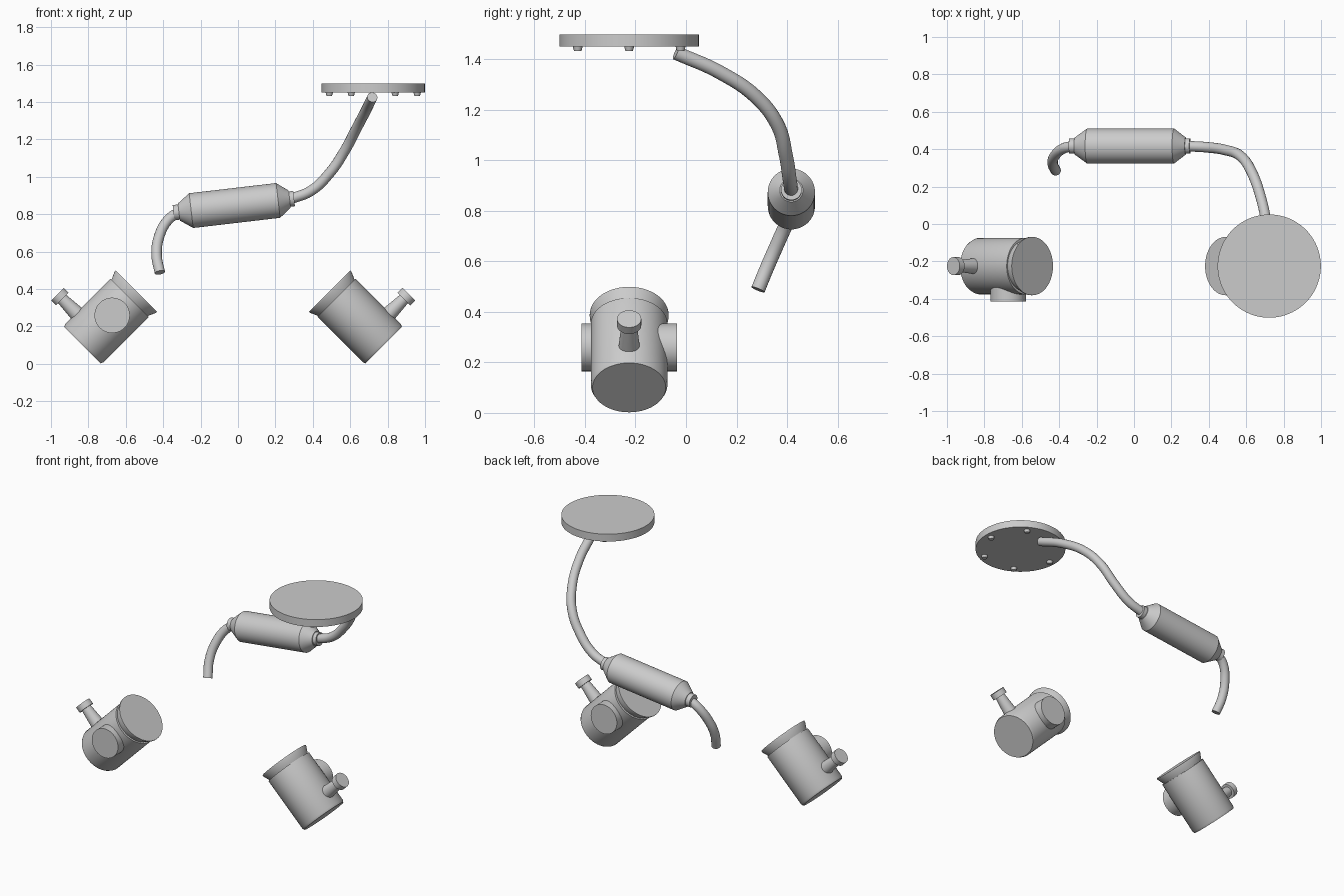
import bpy, bmesh, math
from mathutils import Vector, Matrix

cube = bpy.data.objects.get("Cube")
if cube:
    bpy.data.objects.remove(cube, do_unlink=True)

GREY = (0.6, 0.6, 0.6, 1)
metal = bpy.data.materials.new("light grey")
metal.use_nodes = True
metal.diffuse_color = GREY
metal.node_tree.nodes["Principled BSDF"].inputs["Base Color"].default_value = GREY


def finish(name, mesh):
    obj = bpy.data.objects.new(name, mesh)
    bpy.context.collection.objects.link(obj)
    mesh.materials.clear()
    mesh.materials.append(metal)
    bpy.ops.object.select_all(action='DESELECT')
    obj.select_set(True)
    bpy.context.view_layer.objects.active = obj
    bpy.ops.object.shade_smooth_by_angle(angle=math.radians(25))
    return obj


def lathe(name, origin, axis, profile, segments=64, widen=1):
    """Closed turned solid: profile is (radius, distance along axis)."""
    bm = bmesh.new()
    rings = []
    for r, h in profile:
        angles = [math.tau * i / segments for i in range(segments)]
        rings.append([bm.verts.new((r * math.cos(a), r * math.sin(a), h)) for a in angles])
    for low, high in zip(rings, rings[1:]):
        for i in range(segments):
            j = (i + 1) % segments
            bm.faces.new((low[i], low[j], high[j], high[i]))
    bm.faces.new(rings[0][::-1])
    bm.faces.new(rings[-1])
    turn = Vector(axis).to_track_quat('Z', 'Y').to_matrix().to_4x4()
    bm.transform(Matrix.Translation(origin) @ Matrix.Scale(widen, 4, (0, 1, 0)) @ turn)
    bmesh.ops.recalc_face_normals(bm, faces=bm.faces)
    mesh = bpy.data.meshes.new(name)
    bm.to_mesh(mesh)
    bm.free()
    return finish(name, mesh)


def pipe(name, points, radius):
    """Round capped tube through the points."""
    curve = bpy.data.curves.new(name + " path", 'CURVE')
    curve.dimensions = '3D'
    curve.bevel_depth = radius
    curve.bevel_resolution = 6
    curve.use_fill_caps = True
    curve.resolution_u = 12
    spline = curve.splines.new('BEZIER')
    spline.bezier_points.add(len(points) - 1)
    for bp, co in zip(spline.bezier_points, points):
        bp.co = co
        bp.handle_left_type = bp.handle_right_type = 'AUTO'
    temp = bpy.data.objects.new(name + " path", curve)
    bpy.context.collection.objects.link(temp)
    bpy.context.view_layer.update()
    mesh = bpy.data.meshes.new_from_object(temp.evaluated_get(bpy.context.evaluated_depsgraph_get()))
    bpy.data.objects.remove(temp, do_unlink=True)
    return finish(name, mesh)


UP = Vector((0, 0, 1))

# Round plate with six studs underneath
plate = Vector((0.723, -0.225, 1.45))
lathe("round_plate", plate, UP, [(0.276, 0), (0.276, 0.048)], 96)
for i in range(6):
    a = math.tau * i / 6
    spot = plate + 0.235 * Vector((math.cos(a), math.sin(a), 0))
    lathe(f"plate_stud_{i + 1}", spot, UP, [(0.015, -0.017), (0.021, 0.005)], 24)

# Spindle shaped chamber with tapered ends and collars
lathe("chamber", (-0.02, 0.417, 0.846), (1, 0, 0.117),
      [(0.041, -0.327), (0.041, -0.298), (0.046, -0.298), (0.0935, -0.232),
       (0.0935, 0.236), (0.046, 0.298), (0.041, 0.298), (0.041, 0.322)])

# Upper and lower pipes
pipe("upper_pipe", [(0.27, 0.417, 0.878), (0.39, 0.41, 0.925), (0.49, 0.395, 1.02),
                    (0.57, 0.363, 1.138), (0.628, 0.28, 1.248), (0.68, 0.135, 1.347),
                    (0.718, -0.04, 1.425)], 0.028)
pipe("lower_pipe", [(-0.32, 0.417, 0.81), (-0.375, 0.405, 0.768), (-0.423, 0.365, 0.676),
                    (-0.435, 0.323, 0.58), (-0.418, 0.285, 0.488)], 0.028)

# Two tilted canisters, each the other turned half way round
for label, x, side in (("right", -0.832, 1), ("left", 0.779, -1)):
    base = Vector((x, -0.225, 0.1))
    axis = Vector((side, 0, 1)).normalized()
    out = Vector((-side, 0, 1)).normalized()
    lathe(f"{label}_canister_body", base, axis,
          [(0.138, 0), (0.144, 0.014), (0.144, 0.358)], 96, widen=1.05)
    lathe(f"{label}_canister_lip", base, axis,
          [(0.134, 0.35), (0.156, 0.4), (0.156, 0.408)], 96)
    lathe(f"{label}_canister_port", base + axis * 0.225, (0, -side, 0),
          [(0.0945, 0.05), (0.0945, 0.189)])
    lathe(f"{label}_canister_knob", base + axis * 0.098, out,
          [(0.043, 0.12), (0.031, 0.25), (0.048, 0.25), (0.048, 0.287)], 48)
